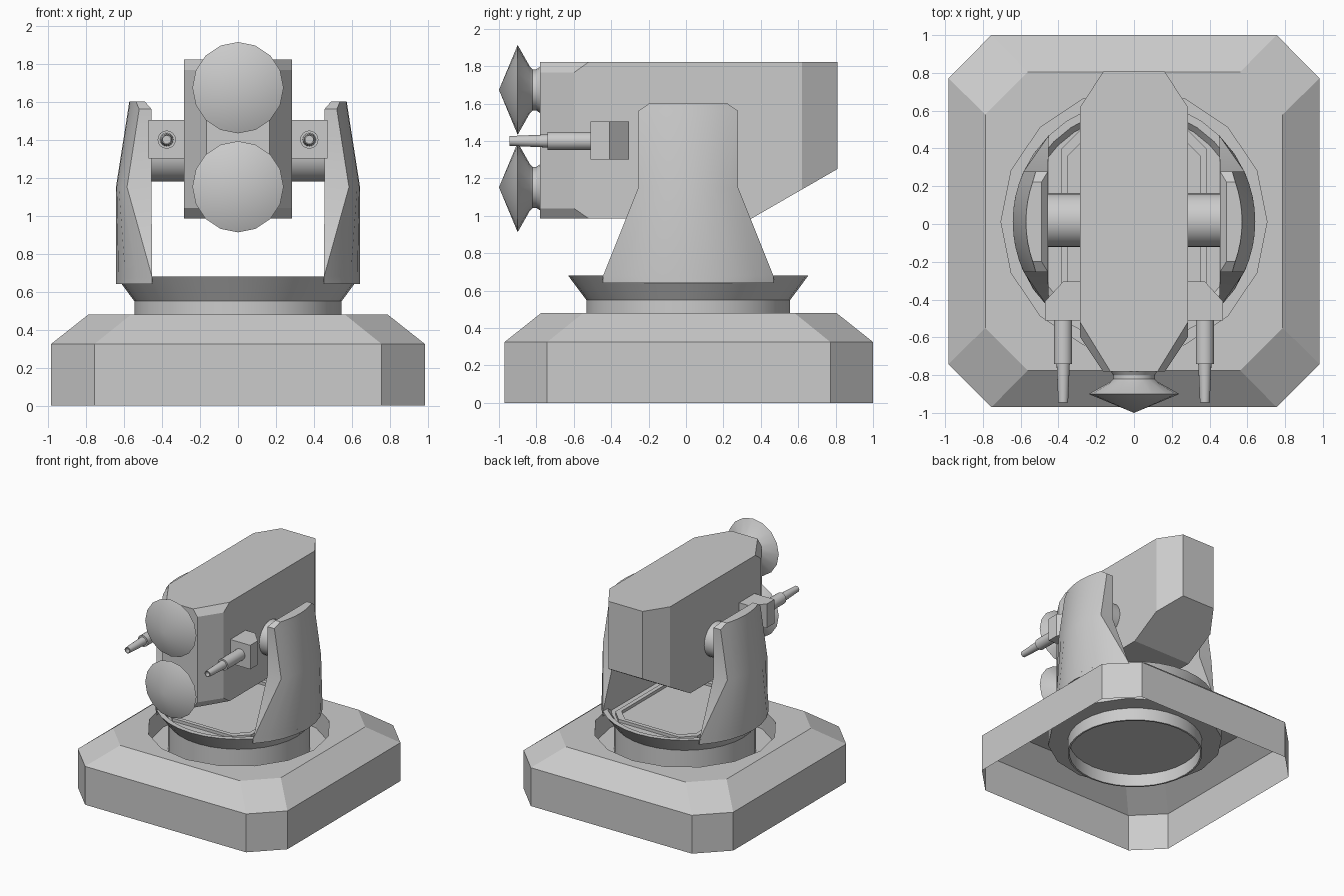
import bpy, bmesh
from math import sin, cos, pi, sqrt, asin
from mathutils import Vector

cube = bpy.data.objects.get("Cube")
if cube:
    bpy.data.objects.remove(cube, do_unlink=True)

grey = bpy.data.materials.new("plain grey")
grey.use_nodes = True
grey.diffuse_color = (0.6, 0.6, 0.6, 1)
grey.node_tree.nodes["Principled BSDF"].inputs["Base Color"].default_value = (0.6, 0.6, 0.6, 1)

MID = 0.012   # y of the turning axis


def finish(name, bm, smooth=True, recalc=True):
    bmesh.ops.remove_doubles(bm, verts=bm.verts, dist=1e-5)
    if recalc:
        bmesh.ops.recalc_face_normals(bm, faces=bm.faces)
    mesh = bpy.data.meshes.new(name)
    bm.to_mesh(mesh)
    bm.free()
    mesh.materials.append(grey)
    obj = bpy.data.objects.new(name, mesh)
    bpy.context.collection.objects.link(obj)
    if smooth:
        bpy.ops.object.select_all(action="DESELECT")
        obj.select_set(True)
        bpy.context.view_layer.objects.active = obj
        bpy.ops.object.shade_smooth_by_angle(angle=0.52)
    return obj


def skin(bm, loops, caps=True):
    """Join equal-length point loops with quads; returns the vertex rings."""
    rings = [[bm.verts.new(p) for p in loop] for loop in loops]
    n = len(rings[0])
    for a, b in zip(rings, rings[1:]):
        for i in range(n):
            j = (i + 1) % n
            bm.faces.new((a[i], a[j], b[j], b[i]))
    if caps:
        bm.faces.new(rings[0][::-1])
        bm.faces.new(rings[-1])
    return rings


def circle(r, z, n=16, y=MID):
    return [Vector((r * cos(2 * pi * i / n), y + r * sin(2 * pi * i / n), z)) for i in range(n)]


def octagon(hx, hy, cut, z, y=MID):
    return [Vector((px, y + py, z)) for px, py in (
        (hx, cut - hy), (hx, hy - cut), (hx - cut, hy), (cut - hx, hy),
        (-hx, hy - cut), (-hx, cut - hy), (cut - hx, -hy), (hx - cut, -hy))]


def lathe(name, profile, centre, direction, n=16):
    """Turn (radius, distance) points about an axis through centre."""
    turn = Vector(direction).to_track_quat("Z", "Y")
    bm = bmesh.new()
    skin(bm, [[turn @ p + Vector(centre) for p in circle(r, d, n, 0)] for r, d in profile], False)
    return finish(name, bm)


# Base: hollow chamfered shell with a round well in its top
bm = bmesh.new()
outer = skin(bm, [octagon(0.983, 0.985, 0.228, 0, 0.015),
                  octagon(0.983, 0.985, 0.228, 0.325, 0.015),
                  octagon(0.787, 0.79, 0.225, 0.48, 0.015)], False)
well = skin(bm, [circle(0.704, 0.48), circle(0.704, 0.3), circle(0.54, 0.3)], False)
lips = []
for ring in (outer[-1], well[0]):
    for v, w in zip(ring, ring[1:] + ring[:1]):
        lips.append(bm.edges.get((v, w)))
bmesh.ops.triangle_fill(bm, edges=lips, use_beauty=True)
bmesh.ops.recalc_face_normals(bm, faces=bm.faces)
if max(bm.faces, key=lambda f: f.calc_center_median().z).normal.z < 0:
    bmesh.ops.reverse_faces(bm, faces=bm.faces)
finish("base", bm, smooth=False, recalc=False)

# Turntable: collar standing in the well, flaring to a shallow dish
lathe("turntable",
      [(0, 0.3), (0.53, 0.3), (0.53, 0.19), (0.545, 0.19), (0.545, 0.55),
       (0.642, 0.68), (0.6, 0.68), (0.57, 0.645), (0, 0.645)],
      (0, MID, 0), (0, 0, 1), 32)

# Low frame on the turntable floor
bm = bmesh.new()
sizes = [(0.385, 0.63), (0.385, 0.67), (0.35, 0.67), (0.35, 0.63), (0.385, 0.63)]
skin(bm, [octagon(s, s + 0.1, 0.1, z) for s, z in sizes], False)
finish("floor_frame", bm, smooth=False)

# Main housing: chamfered box, its lower rear cut away on a slope
def housing_outline(z, front_x, chamfer_y):
    half = [(front_x, -0.78), (0.285, chamfer_y), (0.285, 0.62), (0.16, 0.81)]
    return [Vector((x, y, z)) for x, y in half] + [Vector((-x, y, z)) for x, y in half[::-1]]


bm = bmesh.new()
skin(bm, [housing_outline(0.985, 0.125, -0.52), housing_outline(1.04, 0.165, -0.6),
          housing_outline(1.765, 0.165, -0.6), housing_outline(1.822, 0.125, -0.52)])
cut = bmesh.ops.bisect_plane(bm, geom=bm.verts[:] + bm.edges[:] + bm.faces[:],
                             plane_co=(0, 0.81, 1.25), plane_no=(0, 0.265, -0.46),
                             clear_outer=True)
rim = [e for e in cut["geom_cut"] if isinstance(e, bmesh.types.BMEdge)]
bmesh.ops.contextual_create(bm, geom=rim)
finish("housing", bm, smooth=False)

# Two conical dishes on the front
for name, z in (("upper_dish", 1.673), ("lower_dish", 1.152)):
    lathe(name, [(0, 0), (0.24, 0.1), (0.125, 0.165), (0.11, 0.18), (0.11, 0.2),
                 (0.125, 0.222), (0, 0.222)], (0, -1, z), (0, 1, 0))

# Parts on both sides
for side, s in (("left", 1), ("right", -1)):
    # Support arm: rounded outside, flat inside, tapering upwards
    bm = bmesh.new()
    loops = []
    for z, half, lean, inner in ((0.64, 0.46, 0, 0.452), (0.68, 0.455, 0, 0.452),
                                 (1.15, 0.267, 0, 0.455), (1.56, 0.267, 0.064, 0.455),
                                 (1.6, 0.21, 0.07, 0.49)):
        a = asin(half / 0.642)
        arc = [(0.642 * cos(a * k / 4) - lean, 0.642 * sin(a * k / 4)) for k in range(-4, 5)]
        points = arc + [(inner, half), (inner, -half)]
        loops.append([Vector((s * x, MID + y, z)) for x, y in points])
    skin(bm, loops)
    finish(side + "_arm", bm)

    # Trunnion between arm and housing
    lathe(side + "_trunnion", [(0, 0), (0.143, 0), (0.143, 0.22), (0, 0.22)],
          (s * 0.26, 0.02, 1.322), (s, 0, 0), 24)

    # Gun mount: block with its outer rear corner cut off
    bm = bmesh.new()
    plan = [(0.27, -0.51), (0.472, -0.51), (0.472, -0.41), (0.375, -0.305), (0.27, -0.305)]
    skin(bm, [[Vector((s * x, y, z)) for x, y in plan] for z in (1.3, 1.503)])
    finish(side + "_gun_mount", bm, smooth=False)

    # Stepped, tapering barrel with a hollow muzzle
    lathe(side + "_barrel",
          [(0, 0), (0.048, 0), (0.048, 0.235), (0.035, 0.235), (0.026, 0.44),
           (0.02, 0.44), (0.02, 0.4), (0, 0.4)],
          (s * 0.375, -0.505, 1.4), (0, -1, 0))
